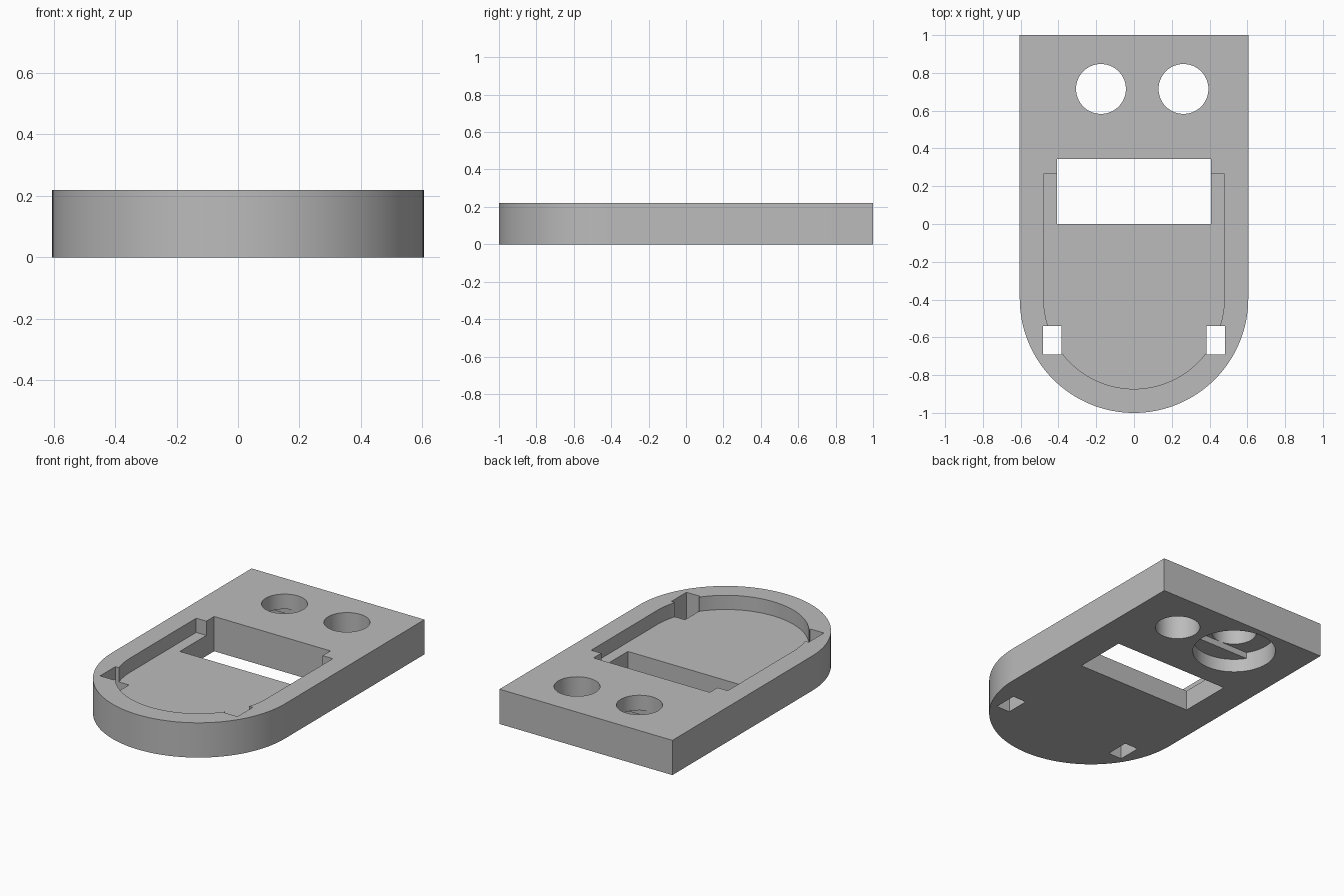
import bpy, bmesh, math
from mathutils import Vector

if "Cube" in bpy.data.objects:
    bpy.data.objects.remove(bpy.data.objects["Cube"], do_unlink=True)

HEIGHT = 0.22
FLOOR = 0.13        # pocket floor
ARC_Y = -0.395      # centre of the rounded end

grey = bpy.data.materials.new("plain_grey")
grey.use_nodes = True
grey.diffuse_color = (0.5, 0.5, 0.5, 1)
grey.node_tree.nodes["Principled BSDF"].inputs["Base Color"].default_value = (0.5, 0.5, 0.5, 1)


def prism(name, outline, z0, z1):
    """Extrude a closed outline between two heights."""
    bm = bmesh.new()
    face = bm.faces.new([bm.verts.new((x, y, z0)) for x, y in outline])
    top = bmesh.ops.extrude_face_region(bm, geom=[face])["geom"]
    bmesh.ops.translate(bm, vec=Vector((0, 0, z1 - z0)),
                        verts=[v for v in top if isinstance(v, bmesh.types.BMVert)])
    bmesh.ops.recalc_face_normals(bm, faces=bm.faces)
    mesh = bpy.data.meshes.new(name)
    bm.to_mesh(mesh)
    bm.free()
    mesh.materials.append(grey)
    obj = bpy.data.objects.new(name, mesh)
    bpy.context.collection.objects.link(obj)
    return obj


def arc(cx, cy, r, a0, a1, n):
    return [(cx + r * math.cos(a0 + (a1 - a0) * i / n),
             cy + r * math.sin(a0 + (a1 - a0) * i / n)) for i in range(n + 1)]


def circle(cx, cy, r, n=64):
    return arc(cx, cy, r, 0, math.tau, n)[:-1]


def rect(x0, x1, y0, y1):
    return [(x0, y0), (x1, y0), (x1, y1), (x0, y1)]


# Plate with one rounded end
plate = prism("base_plate", arc(0, ARC_Y, 0.605, math.pi, math.tau, 64)
              + [(0.605, 1), (-0.605, 1)], 0, HEIGHT)

# Shallow pocket following the rounded end
cutters = [prism("pocket_cutter", arc(0, ARC_Y, 0.478, math.pi, math.tau, 64)
                 + [(0.478, 0.265), (-0.478, 0.265)], FLOOR, 0.3)]

# Rectangular window
cutters.append(prism("window_cutter", rect(-0.407, 0.407, 0, 0.343), -0.1, 0.32))

# Pair of through slots at the pocket corners
for side, x0, x1 in (("left", 0.385, 0.481), ("right", -0.481, -0.385)):
    cutters.append(prism(side + "_slot_cutter", rect(x0, x1, -0.692, -0.54), -0.12, 0.34))

# Two round holes
HOLE_Y, HOLE_R = 0.715, 0.132
for side, x in (("left", 0.262), ("right", -0.175)):
    cutters.append(prism(side + "_hole_cutter", circle(x, HOLE_Y, HOLE_R), -0.1, 0.3))

# Counterbore under the right hole, with a stepped slot in its ceiling
BORE_R = 0.245
half = math.asin(HOLE_R / BORE_R)
cutters.append(prism("counterbore_cutter", circle(-0.175, HOLE_Y, BORE_R), -0.11, 0.085))
cutters.append(prism("ceiling_slot_cutter",
                     arc(-0.175, HOLE_Y, BORE_R, -half, half, 16)
                     + arc(-0.175, HOLE_Y, BORE_R, math.pi - half, math.pi + half, 16),
                     0.05, 0.125))

for cutter in cutters:
    cutter.hide_render = True
    mod = plate.modifiers.new(cutter.name, "BOOLEAN")
    mod.operation = "DIFFERENCE"
    mod.solver = "EXACT"
    mod.object = cutter

# Bake the cuts and remove the cutters
bpy.context.view_layer.update()
baked = bpy.data.meshes.new_from_object(
    plate.evaluated_get(bpy.context.evaluated_depsgraph_get()))
plate.modifiers.clear()
plate.data = baked
baked.materials.clear()
baked.materials.append(grey)
for poly in baked.polygons:
    poly.material_index = 0
for cutter in cutters:
    bpy.data.objects.remove(cutter, do_unlink=True)

bpy.ops.object.select_all(action="DESELECT")
plate.select_set(True)
bpy.context.view_layer.objects.active = plate
bpy.ops.object.shade_smooth_by_angle(angle=math.radians(30))
